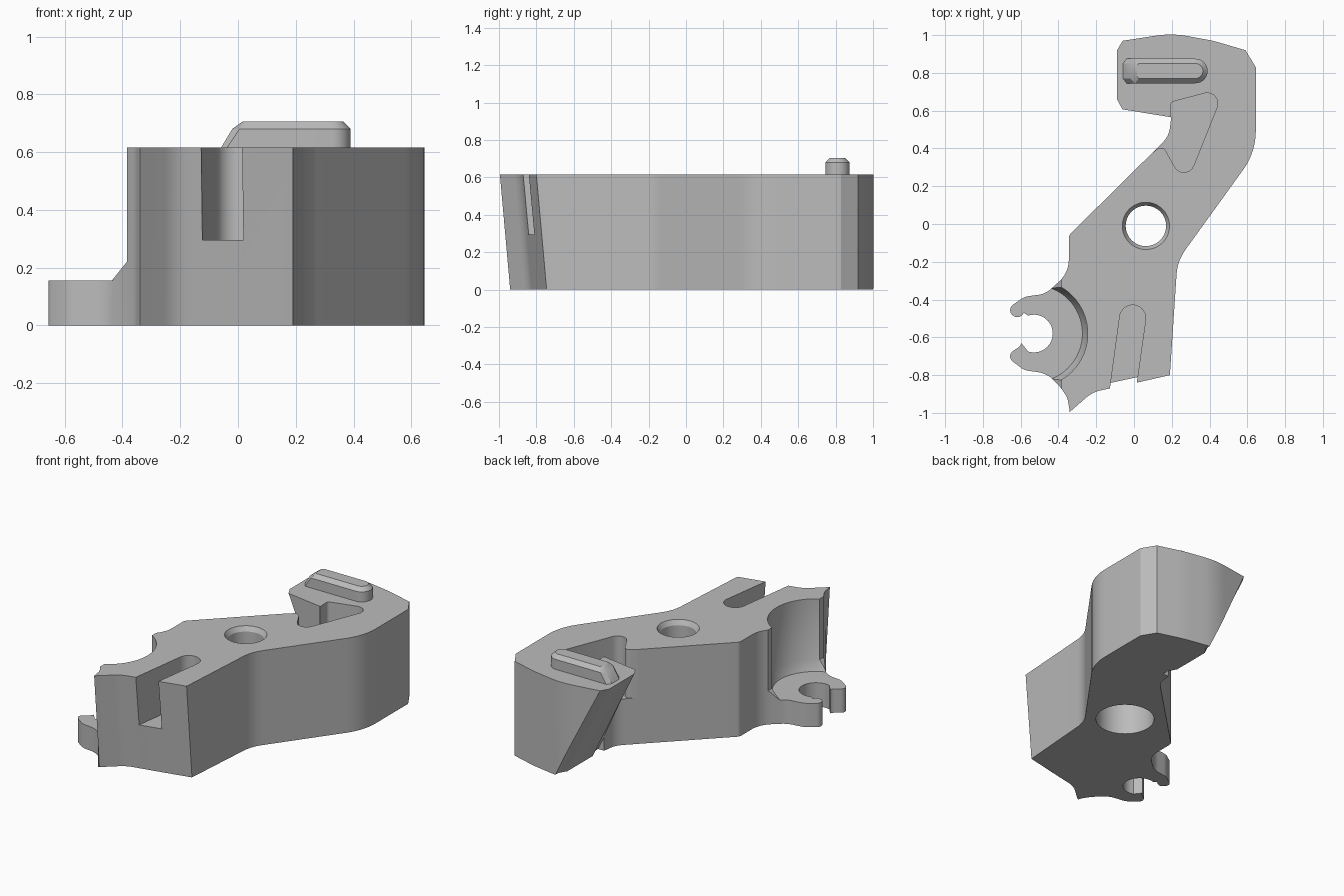
import bpy, bmesh, math
from mathutils import Vector

if "Cube" in bpy.data.objects:
    bpy.data.objects.remove(bpy.data.objects["Cube"])

grey = bpy.data.materials.new("plain grey")
grey.use_nodes = True
grey.diffuse_color = (0.5, 0.5, 0.5, 1)
grey.node_tree.nodes["Principled BSDF"].inputs["Base Color"].default_value = (0.5, 0.5, 0.5, 1)

HEIGHT = 0.615
POCKET_Z = 0.3


def arc(cx, cy, r, start, end, n=20):
    angles = [math.radians(start + (end - start) * i / n) for i in range(n + 1)]
    return [(cx + r * math.cos(a), cy + r * math.sin(a)) for a in angles]


def fillet(points, n=7):
    """Round every corner that carries a third value, its radius."""
    out = []
    for i, p in enumerate(points):
        if len(p) < 3:
            out.append(tuple(p))
            continue
        c = Vector(p[:2])
        a = Vector(points[i - 1][:2]) - c
        b = Vector(points[(i + 1) % len(points)][:2]) - c
        half = a.angle(b) / 2
        t = min(p[2] / math.tan(half), 0.48 * a.length, 0.48 * b.length)
        r = t * math.tan(half)
        u, v = a.normalized(), b.normalized()
        centre = c + (u + v).normalized() * (r / math.sin(half))
        s, e = c + u * t - centre, c + v * t - centre
        sweep = s.angle(e)
        for k in range(n + 1):
            f = k / n
            d = (s * math.sin((1 - f) * sweep) + e * math.sin(f * sweep)) / math.sin(sweep)
            out.append(tuple(centre + d))
    return out


def loft(name, rings):
    """Skin equal rings of 3D points and cap both ends."""
    bm = bmesh.new()
    rows = [[bm.verts.new(p) for p in ring] for ring in rings]
    n = len(rows[0])
    for low, high in zip(rows, rows[1:]):
        for i in range(n):
            j = (i + 1) % n
            bm.faces.new((low[i], low[j], high[j], high[i]))
    bm.faces.new(rows[0])
    bm.faces.new(rows[-1])
    bmesh.ops.recalc_face_normals(bm, faces=bm.faces)
    mesh = bpy.data.meshes.new(name)
    bm.to_mesh(mesh)
    bm.free()
    mesh.materials.append(grey)
    ob = bpy.data.objects.new(name, mesh)
    bpy.context.collection.objects.link(ob)
    return ob


def prism(name, points, z0, z1):
    return loft(name, [[(x, y, z) for x, y in points] for z in (z0, z1)])


def turned(name, cx, cy, profile):
    return loft(name, [[(x, y, z) for x, y in arc(cx, cy, r, 0, 360 * 63 / 64, 63)]
                       for r, z in profile])


def activate(ob):
    bpy.ops.object.select_all(action='DESELECT')
    ob.select_set(True)
    bpy.context.view_layer.objects.active = ob


def cut(ob, cutter):
    cutter.hide_render = True
    activate(ob)
    mod = ob.modifiers.new("cut", 'BOOLEAN')
    mod.operation = 'DIFFERENCE'
    mod.solver = 'EXACT'
    mod.object = cutter
    bpy.ops.object.modifier_apply(modifier=mod.name)
    bpy.data.objects.remove(cutter)


# Outline: hook, long arm, front end, then forked foot
outline = fillet([
    (-0.2, 0.95), (-0.06, 0.97), (0.2, 1.01, 0.5), (0.42, 0.97, 0.8), (0.59, 0.92),
    (0.645, 0.83), (0.645, 0.38, 0.35), (0.23, -0.195, 0.25), (0.19, -0.8),
    (0.015, -0.84), (-0.125, -0.87), (-0.22, -0.89, 0.2), (-0.34, -0.995),
    (-0.352, -0.92, 0.1), (-0.385, -0.87),
    (-0.46, -0.79, 0.15), (-0.58, -0.775, 0.1), (-0.68, -0.7, 0.04), (-0.6, -0.645, 0.04)])
outline += arc(-0.53, -0.58, 0.1, -108, 108)
outline += fillet([
    (-0.6, -0.515, 0.04), (-0.68, -0.455, 0.04), (-0.58, -0.385, 0.1),
    (-0.47, -0.37, 0.12), (-0.345, -0.26, 0.16), (-0.345, -0.06, 0.04),
    (0.1, 0.38), (0.185, 0.465, 0.13), (0.197, 0.565), (-0.06, 0.607), (-0.2, 0.63)])


# The front end leans, so its lower edge sits further back
def lean(x, y):
    return y + 0.055 if y < -0.79 and x > -0.345 else y


body = loft("lever_body", [[(x, lean(x, y), 0) for x, y in outline],
                           [(x, y, HEIGHT) for x, y in outline]])

# Undercut sloping tip of the hook
tip = [(-0.06, 1.1), (-0.06, 0.97), (-0.09, 0.92), (-0.09, 0.66), (-0.06, 0.605),
       (-0.06, 0.562), (-0.7, 0.562), (-0.7, 1.1)]
cut(body, loft("tip_cutter", [[(x + 0.3 * (1 - z / HEIGHT), y, z) for x, y in tip]
                              for z in (-0.1, 0.75)]))

# Recess above the forked foot, with a sloped skirt
cut(body, turned("recess_cutter", -0.53, -0.58,
                 [(0.257, 0.155), (0.285, 0.22), (0.285, 0.8)]))
side = [(-0.9, 0.155), (-0.437, 0.155), (-0.385, 0.22), (-0.385, 0.8), (-0.9, 0.8)]
cut(body, loft("side_cutter", [[(x, y, z) for x, z in side] for y in (-0.95, -0.2)]))

# Pivot hole: chamfered rim and wide bore underneath
cut(body, turned("pivot_cutter", 0.063, -0.01,
                 [(0.177, -0.1), (0.177, POCKET_Z), (0.107, POCKET_Z),
                  (0.107, HEIGHT - 0.03), (0.125, HEIGHT), (0.125, 0.7)]))

# Slot in the front end
slot = [(0.01, -1.0)] + arc(-0.007, -0.498, 0.069, -8, 172) + [(-0.145, -1.0)]
slot[0] = (-0.008, -1.0)
cut(body, prism("slot_cutter", slot, 0.295, 0.8))

# Pocket inside the hook
pocket = fillet([(0.197, 0.56), (0.195, 0.645, 0.02), (0.48, 0.72, 0.055),
                 (0.272, 0.2, 0.055), (0.15, 0.42, 0.05), (0.09, 0.37), (0.04, 0.5)])
cut(body, prism("pocket_cutter", pocket, POCKET_Z, 0.8))

# Raised rib with bevelled top and pointed, sloping nose
rings = []
for z, half, nose, shoulder in ((0.605, 0.065, -0.065, -0.045), (0.68, 0.065, -0.02, 0.005),
                                (0.705, 0.04, 0.015, 0.025)):
    ring = [(nose, -half * 0.6), (shoulder, -half)] + arc(0.325, 0, half, -90, 90, 16)
    ring += [(shoulder, half), (nose, half * 0.6)]
    rings.append([(x, y + 0.81, z) for x, y in ring])
rib = loft("top_rib", rings)

for ob in (body, rib):
    activate(ob)
    bpy.ops.object.shade_smooth_by_angle(angle=math.radians(28))
